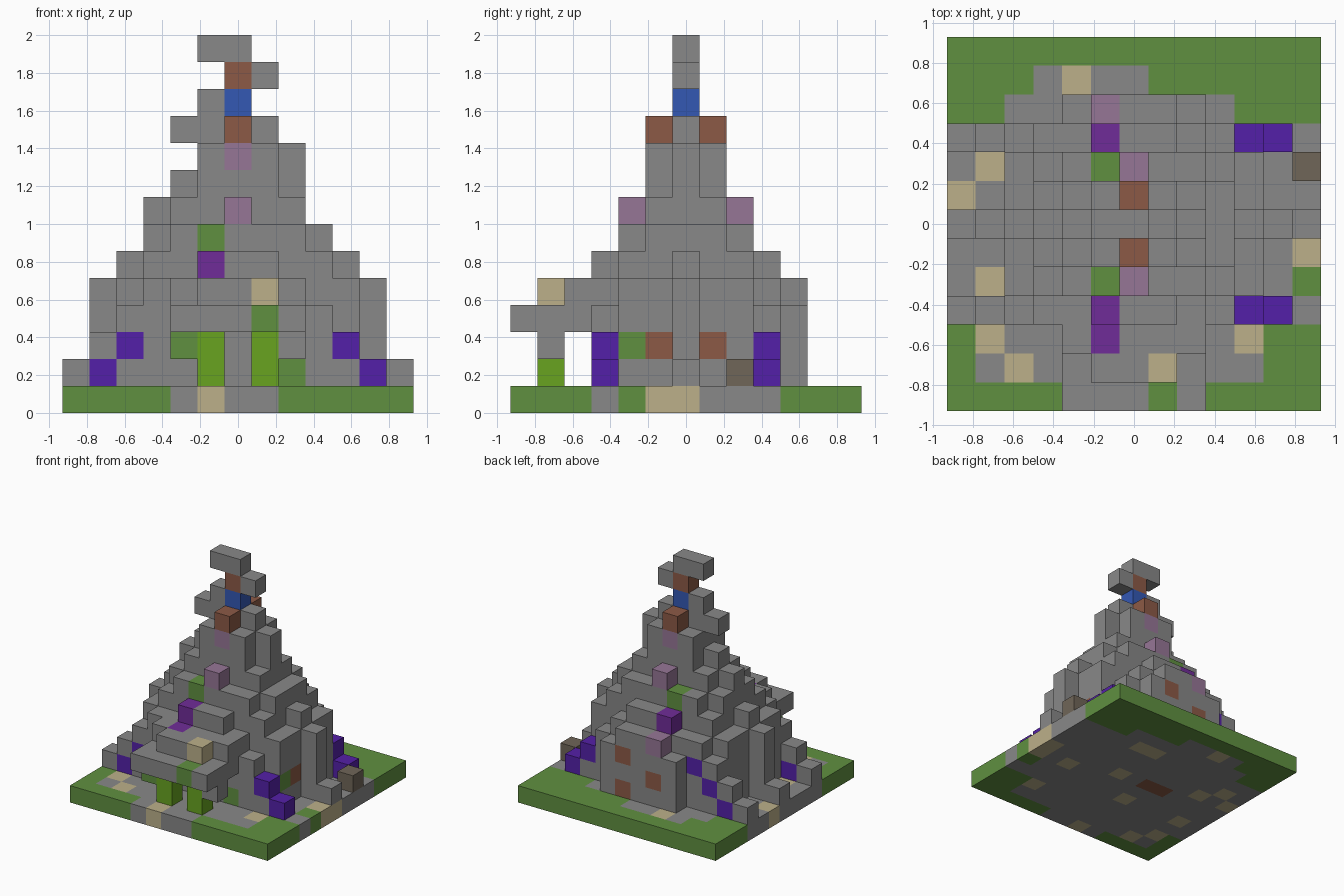
import bpy
import bmesh
from mathutils import Vector

if bpy.data.objects.get("Cube"):
    bpy.data.objects.remove(bpy.data.objects["Cube"])

S = 1 / 7  # block size


def material(name, *rgb):
    col = [(c / 255 / 12.92) if c < 11 else ((c / 255 + 0.055) / 1.055) ** 2.4 for c in rgb] + [1]
    m = bpy.data.materials.new(name)
    m.use_nodes = True
    m.diffuse_color = col
    m.node_tree.nodes["Principled BSDF"].inputs["Base Color"].default_value = col
    return m


mats = {
    "stone": material("stone", 136, 136, 136),
    "grass": material("grass", 96, 144, 64),
    "sand": material("sand", 188, 176, 138),
    "lime": material("lime", 104, 164, 32),
    "indigo": material("indigo", 84, 32, 168),
    "violet": material("violet", 112, 44, 152),
    "mauve": material("mauve", 150, 118, 150),
    "clay": material("clay", 140, 90, 70),
    "blue": material("blue", 52, 88, 180),
    "taupe": material("taupe", 112, 102, 88),
}
AXES = [Vector(a) for a in ((1, 0, 0), (0, 1, 0), (0, 0, 1))]


def build(name, cells):
    """Turn a {cell: colour} map into one mesh with only its outer faces."""
    names = sorted(set(cells.values()))
    bm = bmesh.new()
    for cell, colour in cells.items():
        centre = Vector(cell) + Vector((0, 0, 0.5))
        for n, axis in enumerate(AXES):
            for sign in (-1, 1):
                d = axis * sign
                if tuple(int(c) for c in Vector(cell) + d) in cells:
                    continue
                u = AXES[(n + 1) % 3] / 2
                v = AXES[(n + 2) % 3] / 2 * sign
                mid = centre + d / 2
                corners = (mid - u - v, mid + u - v, mid + u + v, mid - u + v)
                face = bm.faces.new([bm.verts.new(p * S) for p in corners])
                face.material_index = names.index(colour)
    bmesh.ops.remove_doubles(bm, verts=bm.verts, dist=0.001)
    mesh = bpy.data.meshes.new(name)
    bm.to_mesh(mesh)
    bm.free()
    for c in names:
        mesh.materials.append(mats[c])
    bpy.context.collection.objects.link(bpy.data.objects.new(name, mesh))


def paint(cells, colour, *spots):
    for s in spots:
        cells[s] = colour


# Ground slab: grass with a paved area in the middle
paved = {5: (-3, 0), 4: (-4, 3), -4: (-5, 4), -5: (-5, 4), -6: (-2, 1), 6: (9, 9)}
ground = {}
for x in range(-6, 7):
    for y in range(-6, 7):
        lo, hi = paved.get(y, (-6, 6))
        ground[x, y, 0] = "stone" if lo <= x <= hi else "grass"
for x, y in ((-5, 2), (-6, 1), (-5, -2), (-5, -4), (-4, -5), (4, -4), (-2, 5), (6, -1),
             (6, 0), (-1, -6), (2, 3), (1, 3), (-1, -2), (4, -1), (-4, 1), (1, 0)):
    ground[x, y, 0] = "sand"
paint(ground, "grass", (6, -2, 0))
paint(ground, "clay", (-1, 0, 0), (-2, 0, 0))
build("ground", ground)

# Stepped cone: top layer of each column by |y| (rows) and |x| (entries)
steps = ((10, 10, 8, 6, 5, 4, 1), (10, 9, 7, 6, 4), (7, 6, 6, 5, 4), (5, 5, 4, 3, 2, 1), (4, 4, 3))
tower = {}
for y in range(-3, 5):
    for x in range(-6, 7):
        row = steps[abs(y)]
        top = row[abs(x)] if abs(x) < len(row) else 0
        if abs(y) == 3 and x <= -3:
            top += 1
        for k in range(1, top + 1):
            tower[x, y, k] = "stone"
paint(tower, "stone", (-6, 3, 1), (-6, -3, 1), (-3, 0, 7), (2, 0, 9), (-2, 0, 10))

# Coloured blocks on the tower faces
for y in (-3, 3):
    for sx in (-1, 1):
        paint(tower, "indigo", (5 * sx, y, 1), (4 * sx, y, 2))
    paint(tower, "violet", (-1, y, 5))
paint(tower, "indigo", (-3, 3, 3))
for s in (-1, 1):
    paint(tower, "clay", (0, s, 10), (4, s, 2))
    paint(tower, "mauve", (0, s, 9), (0, 2 * s, 7))
    paint(tower, "grass", (-1, 2 * s, 6))
paint(tower, "mauve", (-1, 4, 4))
paint(tower, "clay", (1, 4, 3), (1, 4, 1), (-1, 4, 2))
paint(tower, "grass", (4, -2, 2), (2, -3, 1))
paint(tower, "taupe", (6, 2, 1))
build("tower", tower)

# Porch with two posts and a stepped roof
posts = {(x, -5, k): "lime" for x in (-1, 1) for k in (1, 2)}
build("porch_posts", posts)
roof = {(x, y, 3): "stone" for x in range(-2, 3) for y in (-6, -5, -4)}
roof.update({(x, y, 4): "stone" for x in range(-2, 3) for y in (-5, -4) if abs(x) < 2 or y == -4})
paint(roof, "stone", (2, -5, 2))
paint(roof, "grass", (-2, -5, 2), (1, -6, 3))
paint(roof, "sand", (1, -5, 4))
paint(roof, "violet", (-1, -4, 4))
build("porch_roof", roof)

# Crooked spire
spire = {}
paint(spire, "blue", (0, 0, 11))
paint(spire, "clay", (0, 0, 12))
paint(spire, "stone", (-1, 0, 11), (1, 0, 12), (0, 0, 13), (-1, 0, 13))
build("spire", spire)
